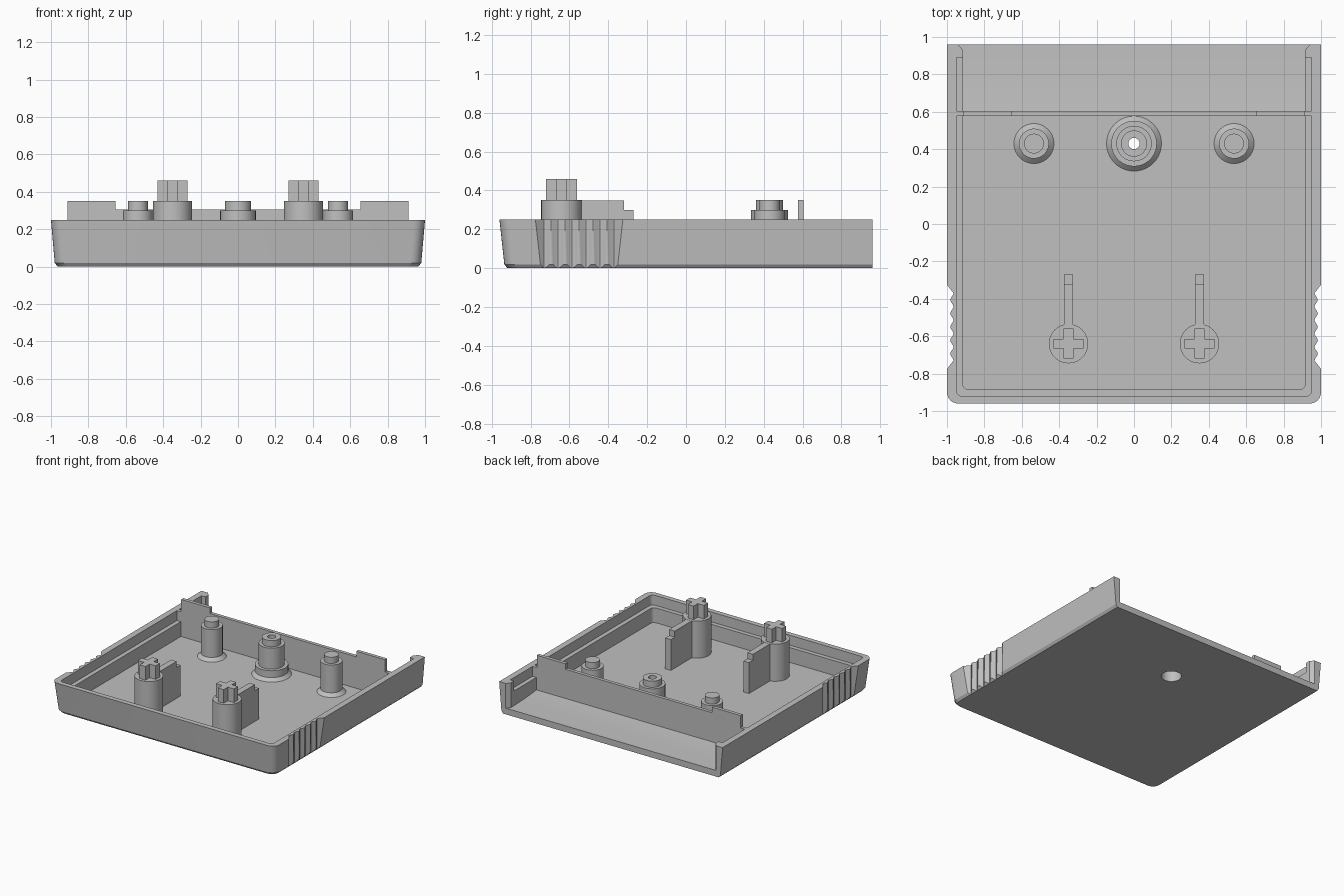
import bpy, bmesh
from math import sin, cos, pi

cube = bpy.data.objects.get("Cube")
if cube:
    bpy.data.objects.remove(cube)

grey = bpy.data.materials.new("light_grey_plastic")
grey.use_nodes = True
grey.diffuse_color = (0.53, 0.53, 0.53, 1)
grey.node_tree.nodes["Principled BSDF"].inputs["Base Color"].default_value = (0.53, 0.53, 0.53, 1)


def loft(name, rings, closed=False):
    """Skin a list of equal rings of points; cap the ends or close the loop."""
    bm = bmesh.new()
    rows = [[bm.verts.new(p) for p in ring] for ring in rings]
    n = len(rows[0])
    pairs = list(zip(rows, rows[1:]))
    if closed:
        pairs.append((rows[-1], rows[0]))
    else:
        bm.faces.new(rows[0][::-1])
        bm.faces.new(rows[-1])
    for a, b in pairs:
        for i in range(n):
            j = (i + 1) % n
            bm.faces.new((a[i], a[j], b[j], b[i]))
    bmesh.ops.recalc_face_normals(bm, faces=bm.faces)
    mesh = bpy.data.meshes.new(name)
    bm.to_mesh(mesh)
    bm.free()
    mesh.materials.append(grey)
    obj = bpy.data.objects.new(name, mesh)
    bpy.context.collection.objects.link(obj)
    return obj


def prism(name, outline, low, high, axis="z"):
    """Extrude a flat outline along one axis."""
    place = {"x": lambda a, b, t: (t, a, b),
             "y": lambda a, b, t: (a, t, b),
             "z": lambda a, b, t: (a, b, t)}[axis]
    return loft(name, [[place(a, b, t) for a, b in outline] for t in (low, high)])


def lathe(name, profile, x, y, closed=False, sides=40):
    rings = [[(x + r * cos(2 * pi * i / sides), y + r * sin(2 * pi * i / sides), z)
              for i in range(sides)] for r, z in profile]
    return loft(name, rings, closed)


def tray(half, front, back, radius, steps=6):
    """Outline with square back corners and rounded front corners."""
    arc = [(half - radius + radius * sin(a), front + radius - radius * cos(a))
           for a in (pi / 2 * i / steps for i in range(steps + 1))]
    right = arc + [(half, back)]
    return right + [(-x, y) for x, y in reversed(right)]


def cut(target, cutter):
    cutter.hide_render = True
    mod = target.modifiers.new("cut", "BOOLEAN")
    mod.object = cutter
    mod.operation = "DIFFERENCE"
    mod.solver = "EXACT"
    bpy.context.view_layer.objects.active = target
    bpy.ops.object.modifier_apply(modifier=mod.name)
    bpy.data.objects.remove(cutter)


def smooth(obj):
    bpy.ops.object.select_all(action="DESELECT")
    obj.select_set(True)
    bpy.context.view_layer.objects.active = obj
    bpy.ops.object.shade_smooth_by_angle(angle=0.5)


BACK, FLOOR, RIM, LEDGE = 0.96, 0.05, 0.25, 0.17
POST_Y, PEG_X, PEG_Y = 0.43, 0.35, -0.64

# Tapered shell with a chamfered underside
levels = [(0.965, -0.92, 0), (0.98, -0.935, 0.02), (1.0, -0.96, RIM)]
shell = loft("shell", [[(x, y, z) for x, y in tray(half, front, BACK, 0.06)]
                       for half, front, z in levels])

# Hollow interior, open at the back with flared wall ends
inner = tray(0.915, -0.885, 0.93, 0.03)
middle = len(inner) // 2
inner[middle:middle] = [(0.95, 0.97), (0.95, 1.1), (-0.95, 1.1), (-0.95, 0.97)]
cut(shell, prism("cavity", inner, FLOOR, 0.5))
cut(shell, prism("rim_step", tray(0.95, -0.92, 0.89, 0.03), LEDGE, 0.5))

# Ridged finger grips on both sides
waves, y0, y1 = 5, -0.37, -0.73
samples = waves * 6
ridges = [(0.974 - 0.009 * cos(2 * pi * waves * i / samples),
           y0 + (y1 - y0) * i / samples) for i in range(samples + 1)]
grip = [(1.1, -0.325), (1.0, -0.325)] + ridges + [(1.0, -0.775), (1.1, -0.775)]
for side in (1, -1):
    cut(shell, prism("grip_cutter", [(side * x, y) for x, y in grip], -0.1, 0.4))

# Screw hole in the underside
cut(shell, lathe("hole_cutter", [(0.075, -0.1), (0.075, 0.1)], 0, POST_Y))
smooth(shell)

# Cross wall with raised end tabs
half_wall = [(0.95, 0.03), (0.95, RIM), (0.912, RIM), (0.912, 0.35),
             (0.655, 0.35), (0.655, 0.305)]
prism("cross_wall", half_wall + [(-x, z) for x, z in reversed(half_wall)],
      0.577, 0.605, "y")

# Gently curved floor behind the cross wall
ramp = [(0.6, 0.03), (0.6, 0.07), (0.7, 0.06), (0.8, 0.054), (0.95, 0.05), (0.95, 0.03)]
smooth(prism("back_floor", ramp, -0.915, 0.915, "x"))

# Hollow stepped screw post
smooth(lathe("screw_post", [
    (0.075, 0.01), (0.147, 0.01), (0.147, FLOOR), (0.122, 0.075), (0.122, 0.13),
    (0.095, 0.13), (0.095, 0.3), (0.07, 0.3), (0.07, 0.35), (0.03, 0.35),
    (0.03, 0.15), (0.075, 0.15)], 0, POST_Y, closed=True))

# Mirrored locating posts, cross pegs and their ribs
arm, reach = 0.026, 0.08
quarter = [(reach, -arm), (reach, arm), (arm, arm)]
cross = []
for turn in range(4):
    cross += quarter
    quarter = [(-y, x) for x, y in quarter]
rib = [(PEG_Y, 0.03), (-0.27, 0.03), (-0.27, 0.3), (-0.32, 0.3),
       (-0.32, 0.349), (PEG_Y, 0.349)]
for side, word in ((1, "left"), (-1, "right")):
    smooth(lathe(word + "_locating_post", [
        (0.107, 0.03), (0.107, FLOOR), (0.08, 0.075), (0.08, 0.3),
        (0.053, 0.3), (0.053, 0.35)], side * 0.535, POST_Y))
    x = side * PEG_X
    smooth(lathe(word + "_peg_base", [(0.105, 0.03), (0.105, 0.35)], x, PEG_Y))
    prism(word + "_cross_peg", [(x + a, PEG_Y + b) for a, b in cross], 0.3, 0.46)
    prism(word + "_peg_rib", rib, x - 0.025, x + 0.025, "x")
